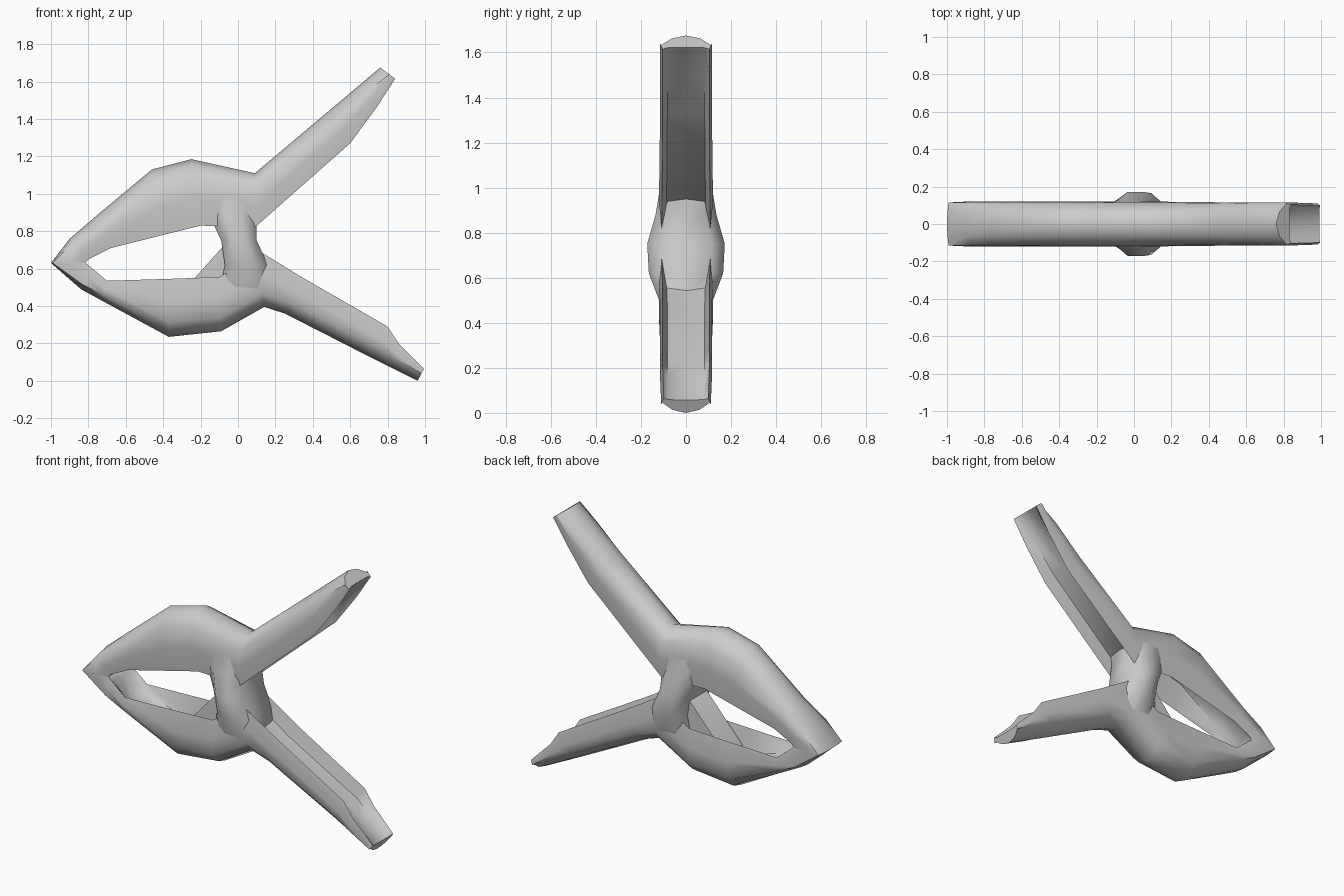
import bpy, bmesh, math
from mathutils import Vector

if "Cube" in bpy.data.objects:
    bpy.data.objects.remove(bpy.data.objects["Cube"])

grey = bpy.data.materials.new("plain grey")
grey.use_nodes = True
grey.diffuse_color = (0.6, 0.6, 0.6, 1)
grey.node_tree.nodes["Principled BSDF"].inputs["Base Color"].default_value = grey.diffuse_color


def loft(name, rings):
    """Skin a list of equal-length point rings and cap both ends."""
    bm = bmesh.new()
    loops = [[bm.verts.new(p) for p in ring] for ring in rings]
    n = len(loops[0])
    for a, b in zip(loops, loops[1:]):
        for i in range(n):
            j = (i + 1) % n
            bm.faces.new((a[i], a[j], b[j], b[i]))
    bm.faces.new(loops[0])
    bm.faces.new(loops[-1])
    bmesh.ops.triangulate(bm, faces=[f for f in bm.faces if len(f.verts) > 4])
    bmesh.ops.recalc_face_normals(bm, faces=bm.faces)
    mesh = bpy.data.meshes.new(name)
    bm.to_mesh(mesh)
    bm.free()
    mesh.materials.append(grey)
    obj = bpy.data.objects.new(name, mesh)
    bpy.context.collection.objects.link(obj)
    bpy.ops.object.select_all(action='DESELECT')
    obj.select_set(True)
    bpy.context.view_layer.objects.active = obj
    bpy.ops.object.shade_smooth_by_angle(angle=math.radians(58))


def section(outer, inner, width, groove, crown):
    """Pressed channel: rounded back on the outer side, open on the inner side."""
    o, i = Vector((outer[0], 0, outer[1])), Vector((inner[0], 0, inner[1]))
    half = [(0, 0), (crown * 0.3, 0.55), (crown, 0.96), (0.6, 1), (1, 0.9),
            (1 - groove, 0.72), (1 - groove * 1.1, 0)]
    whole = half + [(t, -s) for t, s in half[-2:0:-1]]
    return [o.lerp(i, t) + Vector((0, s * width, 0)) for t, s in whole]


def arm(name, stations):
    loft(name, [section(*s) for s in stations])


# Arms run from jaw tip to handle end:
# outer point, inner point, half width, groove depth, crown
arm("upper_arm", [
    ((-1.0, 0.63), (-0.82, 0.625), 0.12, 0.0, 0.05),
    ((-0.9, 0.76), (-0.80, 0.65), 0.12, 0.05, 0.2),
    ((-0.76, 0.88), (-0.68, 0.71), 0.12, 0.35, 0.3),
    ((-0.46, 1.13), (-0.40, 0.78), 0.12, 0.5, 0.25),
    ((-0.25, 1.185), (-0.2, 0.83), 0.12, 0.5, 0.25),
    ((0.09, 1.11), (0.09, 0.82), 0.12, 0.35, 0.25),
    ((0.47, 1.43), (0.6, 1.27), 0.115, 0.4, 0.3),
    ((0.66, 1.59), (0.74, 1.46), 0.115, 0.4, 0.35),
    ((0.76, 1.675), (0.84, 1.615), 0.115, 0.1, 0.7)])
arm("lower_arm", [
    ((-1.0, 0.63), (-0.82, 0.635), 0.12, 0.0, 0.05),
    ((-0.84, 0.49), (-0.79, 0.61), 0.12, 0.05, 0.2),
    ((-0.73, 0.43), (-0.70, 0.535), 0.12, 0.35, 0.3),
    ((-0.37, 0.235), (-0.37, 0.545), 0.12, 0.5, 0.25),
    ((-0.09, 0.265), (-0.1, 0.555), 0.12, 0.5, 0.25),
    ((0.14, 0.395), (0.12, 0.69), 0.12, 0.35, 0.25),
    ((0.25, 0.36), (0.34, 0.555), 0.115, 0.4, 0.3),
    ((0.70, 0.13), (0.8, 0.29), 0.115, 0.4, 0.35),
    ((0.80, 0.08), (0.86, 0.2), 0.115, 0.35, 0.4),
    ((0.96, 0.0), (0.995, 0.065), 0.11, 0.1, 0.7)])


# Pivot hub: a waisted block between the arms, swollen front and back
def hub_ring(z, left, right, depth):
    mid, half = (left + right) / 2, (right - left) / 2
    corners = [(-1, -0.65), (-0.4, -1), (0.4, -1), (1, -0.65),
               (1, 0.65), (0.4, 1), (-0.4, 1), (-1, 0.65)]
    return [(mid + half * u, depth * v, z) for u, v in corners]


loft("pivot_hub", [hub_ring(0.48, -0.1, 0.2, 0.112), hub_ring(0.62, -0.07, 0.16, 0.165),
                   hub_ring(0.75, -0.09, 0.1, 0.172), hub_ring(0.88, -0.15, 0.1, 0.135),
                   hub_ring(1.02, -0.18, 0.12, 0.112)])

# Slanted web running from the hub down into the lower jaw
web = [(-0.33, 0.44), (-0.07, 0.73), (0.0, 0.74), (0.0, 0.44)]
loft("pivot_web", [[(x, y, z) for x, z in web] for y in (-0.085, 0.085)])
